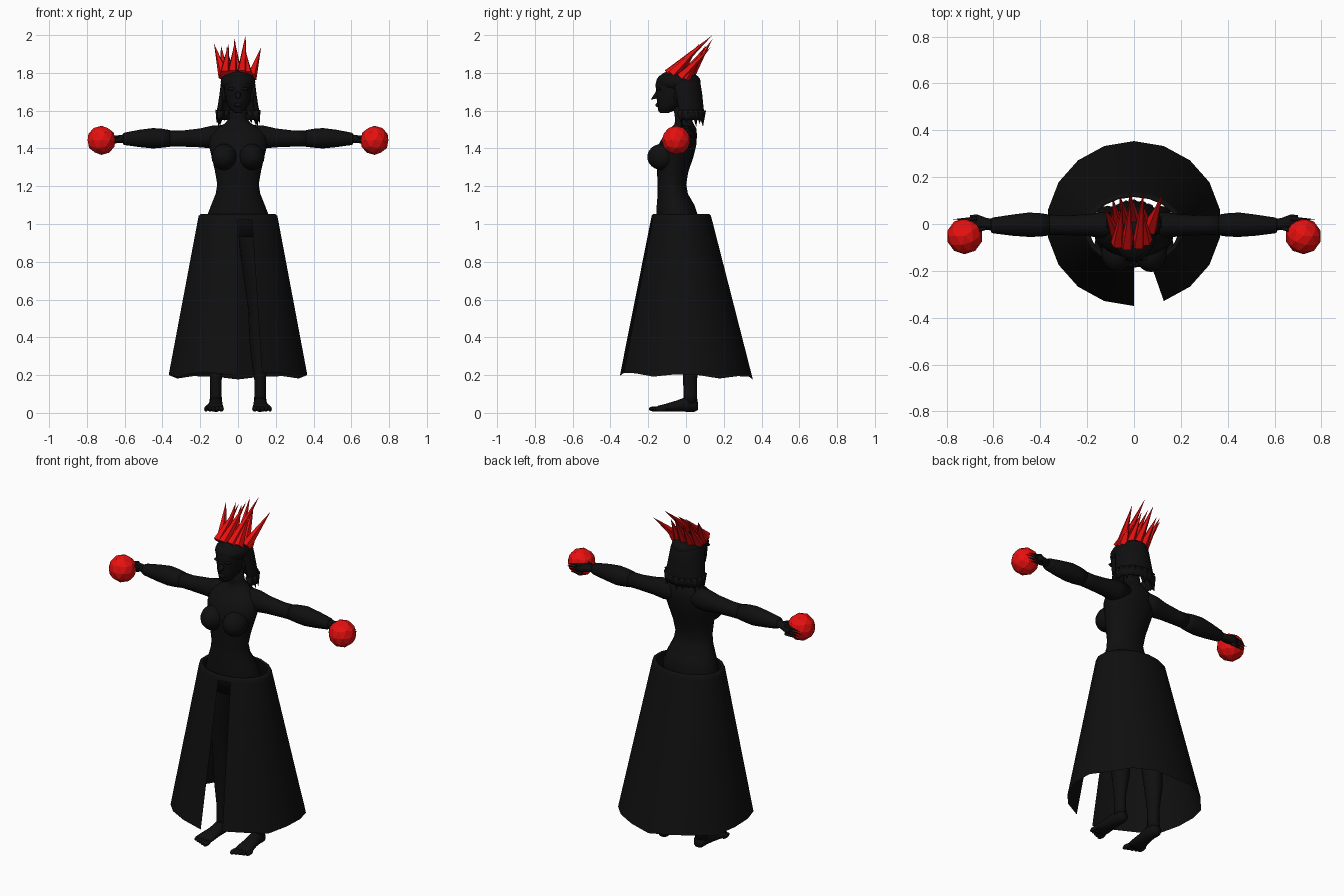
import bpy, bmesh, math
from mathutils import Vector


def material(name, rgb):
    m = bpy.data.materials.new(name)
    m.diffuse_color = (*rgb, 1)
    return m


BLACK = material("soft_black", (0.0048, 0.0048, 0.0048))
RED = material("bright_red", (0.8, 0.005, 0.005))


def finish(bm, name, mat, smooth=True, mirror=False, recalc=True):
    if recalc:
        bmesh.ops.recalc_face_normals(bm, faces=bm.faces)
    me = bpy.data.meshes.new(name)
    bm.to_mesh(me)
    bm.free()
    me.materials.append(mat)
    for p in me.polygons:
        p.use_smooth = smooth
    ob = bpy.data.objects.new(name, me)
    bpy.context.collection.objects.link(ob)
    if mirror:
        ob.modifiers.new("mirror", 'MIRROR').use_mirror_merge = False
    return ob


def loft(name, axis, rings, mat=BLACK, n=20, mirror=False, arc=None):
    """Skin elliptical rings (position, centre u, centre v, radius u, radius v) along an axis."""
    bm = bmesh.new()
    rows = []
    for p, cu, cv, ru, rv in rings:
        row = []
        for i in range(n):
            a = 2 * math.pi * i / n if arc is None else math.radians(arc[0] + (arc[1] - arc[0]) * i / (n - 1))
            u, v = cu + ru * math.cos(a), cv + rv * math.sin(a)
            co = {'x': (p, u, v), 'y': (u, p, v), 'z': (u, v, p)}[axis]
            row.append(bm.verts.new(co))
        rows.append(row)
    for r0, r1 in zip(rows, rows[1:]):
        for i in range(n if arc is None else n - 1):
            j = (i + 1) % n
            bm.faces.new((r0[i], r0[j], r1[j], r1[i]))
    if arc is None:
        bm.faces.new(rows[0])
        bm.faces.new(rows[-1])
    return finish(bm, name, mat, mirror=mirror)


def ellipsoid(name, centre, size, mirror=False):
    bm = bmesh.new()
    bmesh.ops.create_uvsphere(bm, u_segments=20, v_segments=12, radius=1)
    for v in bm.verts:
        v.co = Vector(centre) + Vector(c * s for c, s in zip(v.co, size))
    return finish(bm, name, BLACK, mirror=mirror)


def spike(bm, base, tip, radius, sides):
    base, tip = Vector(base), Vector(tip)
    d = (tip - base).normalized()
    u = d.cross(Vector((1, 0, 0))).normalized()
    w = d.cross(u)
    ring = [bm.verts.new(base + radius * (u * math.cos(2 * math.pi * i / sides) + w * math.sin(2 * math.pi * i / sides)))
            for i in range(sides)]
    top = bm.verts.new(tip)
    bm.faces.new(ring)
    for i in range(sides):
        bm.faces.new((ring[i], ring[(i + 1) % sides], top))


# Torso and neck
loft("torso", 'z', [
    (0.93, 0, -0.045, 0.165, 0.105), (1.04, 0, -0.045, 0.165, 0.11), (1.10, 0, -0.055, 0.142, 0.10),
    (1.16, 0, -0.07, 0.118, 0.08), (1.21, 0, -0.075, 0.11, 0.076), (1.28, 0, -0.07, 0.122, 0.083),
    (1.35, 0, -0.06, 0.138, 0.098), (1.42, 0, -0.045, 0.155, 0.10), (1.47, 0, -0.03, 0.15, 0.088),
    (1.505, 0, -0.015, 0.12, 0.07), (1.53, 0, -0.01, 0.072, 0.05), (1.56, 0, -0.015, 0.046, 0.043),
    (1.65, 0, -0.03, 0.042, 0.042)], n=24)
ellipsoid("bust", (0.072, -0.125, 1.355), (0.068, 0.08, 0.07), mirror=True)

# Arms with cuffed sleeves
loft("arm", 'x', [
    (0.06, -0.005, 1.465, 0.055, 0.06), (0.14, -0.005, 1.46, 0.055, 0.06), (0.20, -0.005, 1.456, 0.046, 0.05),
    (0.30, -0.005, 1.452, 0.042, 0.042), (0.38, -0.004, 1.453, 0.043, 0.042)], mirror=True, n=16)
loft("sleeve", 'x', [
    (0.36, -0.004, 1.453, 0.044, 0.044), (0.40, -0.004, 1.454, 0.05, 0.05), (0.45, -0.003, 1.454, 0.052, 0.054),
    (0.52, -0.005, 1.453, 0.045, 0.046), (0.60, -0.006, 1.451, 0.034, 0.033), (0.61, -0.006, 1.451, 0.03, 0.028)],
    mirror=True, n=16)

# Hands: palm, fingers and thumb
loft("palm", 'x', [
    (0.59, -0.004, 1.452, 0.024, 0.024), (0.63, 0.0, 1.45, 0.026, 0.02), (0.67, 0.008, 1.445, 0.033, 0.022),
    (0.70, 0.012, 1.44, 0.026, 0.022)], mirror=True, n=12)
bm = bmesh.new()
for k in range(4):
    z = 1.462 - 0.015 * k
    spike(bm, (0.67, 0.022, z), (0.775 - 0.012 * abs(k - 1), 0.02, z - 0.012), 0.011, 6)
spike(bm, (0.63, -0.012, 1.455), (0.69, -0.045, 1.475), 0.012, 6)
finish(bm, "fingers", BLACK, mirror=True)

# Red faceted balls
bm = bmesh.new()
bmesh.ops.create_icosphere(bm, subdivisions=2, radius=0.077)
bmesh.ops.translate(bm, verts=bm.verts, vec=(0.723, -0.052, 1.443))
finish(bm, "ball", RED, smooth=False, mirror=True)

# Legs and feet
loft("leg", 'z', [
    (0.05, 0.118, 0.025, 0.034, 0.036), (0.10, 0.117, 0.022, 0.03, 0.036), (0.18, 0.117, 0.022, 0.031, 0.037),
    (0.30, 0.115, 0.025, 0.046, 0.052), (0.40, 0.112, 0.02, 0.053, 0.058), (0.54, 0.105, 0.0, 0.05, 0.055),
    (0.70, 0.098, -0.02, 0.066, 0.072), (0.90, 0.088, -0.035, 0.083, 0.09), (1.00, 0.08, -0.045, 0.08, 0.095)],
    mirror=True, n=16)
loft("foot", 'y', [
    (0.064, 0.117, 0.035, 0.02, 0.02), (0.045, 0.117, 0.04, 0.034, 0.035), (0.0, 0.117, 0.045, 0.036, 0.04),
    (-0.05, 0.12, 0.036, 0.04, 0.03), (-0.11, 0.126, 0.028, 0.05, 0.02), (-0.15, 0.128, 0.023, 0.05, 0.015)],
    mirror=True, n=14)
for k in range(5):
    ellipsoid("toe", (0.089 + 0.02 * k, -0.165 + 0.008 * k, 0.021), (0.014 - 0.001 * k, 0.032, 0.014), mirror=True)

# Skirt: open cone with a rounded rim, wavy hem and a one-panel front slit
bm = bmesh.new()
N = 18
rows = []
for k, t in enumerate((-0.01, 0.0, 0.01, 0.035, 0.35, 0.68, 1.0)):
    row = []
    for i in range(N):
        a = math.pi / 2 + 2 * math.pi * i / N
        hem = 0.197 - 0.01 * math.sin(a) + 0.01 * math.cos(6 * a)
        if k == 0:
            rx, ry, cy, z = 0.19, 0.14, -0.025, 1.045
        else:
            z = 1.052 + (hem - 1.052) * t
            rx, ry, cy = 0.21 + 0.162 * t, 0.155 + 0.197 * t, -0.025 + 0.027 * t
            if k == 1:
                rx, ry = 0.20, 0.15
        row.append(bm.verts.new((rx * math.cos(a), cy + ry * math.sin(a), z)))
    rows.append(row)
for k in range(len(rows) - 1):
    for i in range(N):
        if k >= 3 and i == N // 2:
            continue
        j = (i + 1) % N
        bm.faces.new((rows[k][j], rows[k][i], rows[k + 1][i], rows[k + 1][j]))
finish(bm, "skirt", BLACK)

# Head and facial features
loft("head", 'z', [
    (1.588, 0, -0.115, 0.018, 0.022), (1.60, 0, -0.105, 0.035, 0.042), (1.625, 0, -0.085, 0.054, 0.066),
    (1.66, 0, -0.07, 0.066, 0.085), (1.70, 0, -0.06, 0.072, 0.098), (1.74, 0, -0.055, 0.076, 0.107),
    (1.775, 0, -0.05, 0.07, 0.098), (1.80, 0, -0.045, 0.052, 0.075), (1.815, 0, -0.045, 0.02, 0.03)], n=24)
bm = bmesh.new()
spike(bm, (0, -0.148, 1.685), (0, -0.187, 1.658), 0.02, 6)
finish(bm, "nose", BLACK)
ellipsoid("lips", (0, -0.147, 1.63), (0.022, 0.016, 0.011))
ellipsoid("brow", (0.03, -0.143, 1.715), (0.026, 0.014, 0.009), mirror=True)
ellipsoid("ear", (0.074, -0.045, 1.675), (0.01, 0.02, 0.03), mirror=True)

# Bobbed hair: cap, back curtain and hanging locks
ellipsoid("hair_cap", (0, -0.04, 1.752), (0.092, 0.118, 0.062))
hair = loft("hair_curtain", 'z', [
    (1.785, 0, -0.03, 0.078, 0.088), (1.74, 0, -0.02, 0.092, 0.098), (1.69, 0, -0.01, 0.098, 0.096),
    (1.63, 0, 0.0, 0.107, 0.092), (1.58, 0, 0.008, 0.118, 0.09), (1.55, 0, 0.012, 0.115, 0.082)],
    n=22, arc=(-28, 208))
hair.modifiers.new("thickness", 'SOLIDIFY').thickness = 0.016
bm = bmesh.new()
for k in range(13):
    a = math.radians(-25 + 230 * k / 12)
    c, s = math.cos(a), math.sin(a)
    spike(bm, (0.102 * c, 0.005 + 0.08 * s, 1.60), (0.115 * c, 0.012 + 0.078 * s, 1.515 + 0.014 * (k % 3)), 0.021, 6)
finish(bm, "hair_locks", BLACK)

# Crown of swept-back spikes: base x, base y, tip x, tip y, tip z
SPIKES = [
    (-0.07, -0.085, -0.05, 0.08, 1.955), (-0.03, -0.095, -0.015, 0.10, 1.97), (0.02, -0.09, 0.04, 0.14, 2.0),
    (0.05, -0.075, 0.03, 0.08, 1.95), (0.07, -0.025, 0.122, 0.13, 1.935), (0.07, -0.005, 0.09, 0.07, 1.87),
    (-0.075, -0.05, -0.127, 0.07, 1.955), (-0.07, -0.02, -0.09, 0.11, 1.945), (-0.04, 0.005, -0.06, 0.12, 1.935),
    (0.0, 0.01, -0.02, 0.14, 1.98), (0.04, 0.005, 0.03, 0.10, 1.94)]
bm = bmesh.new()
for bx, by, tx, ty, tz in SPIKES:
    spike(bm, (bx, by, 1.783 - 0.25 * (by + 0.045)), (tx, ty, tz), 0.03, 5)
finish(bm, "crown", RED, smooth=False)
